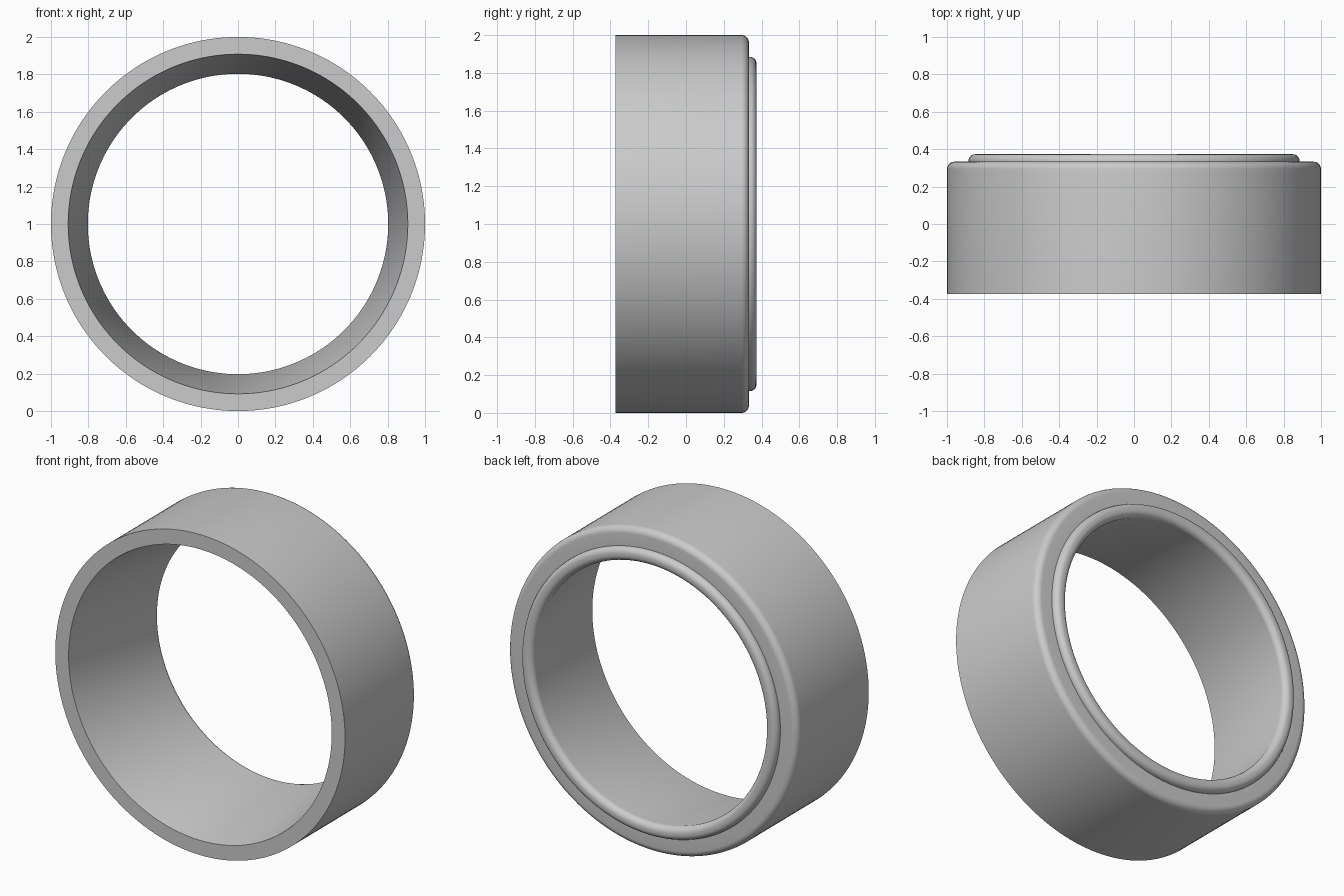
import bpy
import bmesh
from math import sin, cos, pi, radians
from mathutils import Vector, Matrix

SEGMENTS = 160

cube = bpy.data.objects.get("Cube")
if cube:
    bpy.data.objects.remove(cube, do_unlink=True)

grey = bpy.data.materials.new("plain_grey")
grey.use_nodes = True
colour = (0.6, 0.6, 0.6, 1)
grey.diffuse_color = colour
grey.node_tree.nodes["Principled BSDF"].inputs["Base Color"].default_value = colour


def fillet(radius, y, size, start, end, steps=8):
    """Arc of (radius, y) points around a fillet centre, angles in degrees."""
    angles = [radians(start + (end - start) * i / steps) for i in range(steps + 1)]
    return [(radius + size * cos(a), y + size * sin(a)) for a in angles]


def lathe(name, profile, height):
    """Spin a closed (radius, y) profile around the front-to-back axis."""
    bm = bmesh.new()
    verts = [bm.verts.new((r, y, 0)) for r, y in profile]
    edges = [bm.edges.new((v, verts[i - 1])) for i, v in enumerate(verts)]
    bmesh.ops.spin(bm, geom=verts + edges, cent=(0, 0, 0), axis=(0, 1, 0),
                   angle=2 * pi, steps=SEGMENTS, use_merge=True)
    bmesh.ops.remove_doubles(bm, verts=bm.verts, dist=0.0001)
    bmesh.ops.recalc_face_normals(bm, faces=bm.faces)
    bmesh.ops.translate(bm, verts=bm.verts, vec=(0, 0, height))
    mesh = bpy.data.meshes.new(name)
    bm.to_mesh(mesh)
    bm.free()
    mesh.materials.append(grey)
    obj = bpy.data.objects.new(name, mesh)
    bpy.context.collection.objects.link(obj)
    bpy.ops.object.select_all(action="DESELECT")
    obj.select_set(True)
    bpy.context.view_layer.objects.active = obj
    bpy.ops.object.shade_smooth_by_angle(angle=radians(30))
    return obj


# Tapered bore at the front, rounded outer shoulder and raised rounded back lip
front, shoulder, back = -0.373, 0.333, 0.373
profile = [(0.908, front), (1, front)]
profile += fillet(0.96, shoulder - 0.04, 0.04, 0, 90)
profile += [(0.885, shoulder)]
profile += fillet(0.85, back - 0.035, 0.035, 0, 90)
profile += fillet(0.84, back - 0.037, 0.037, 90, 180)
lathe("ring_band", profile, 1)
